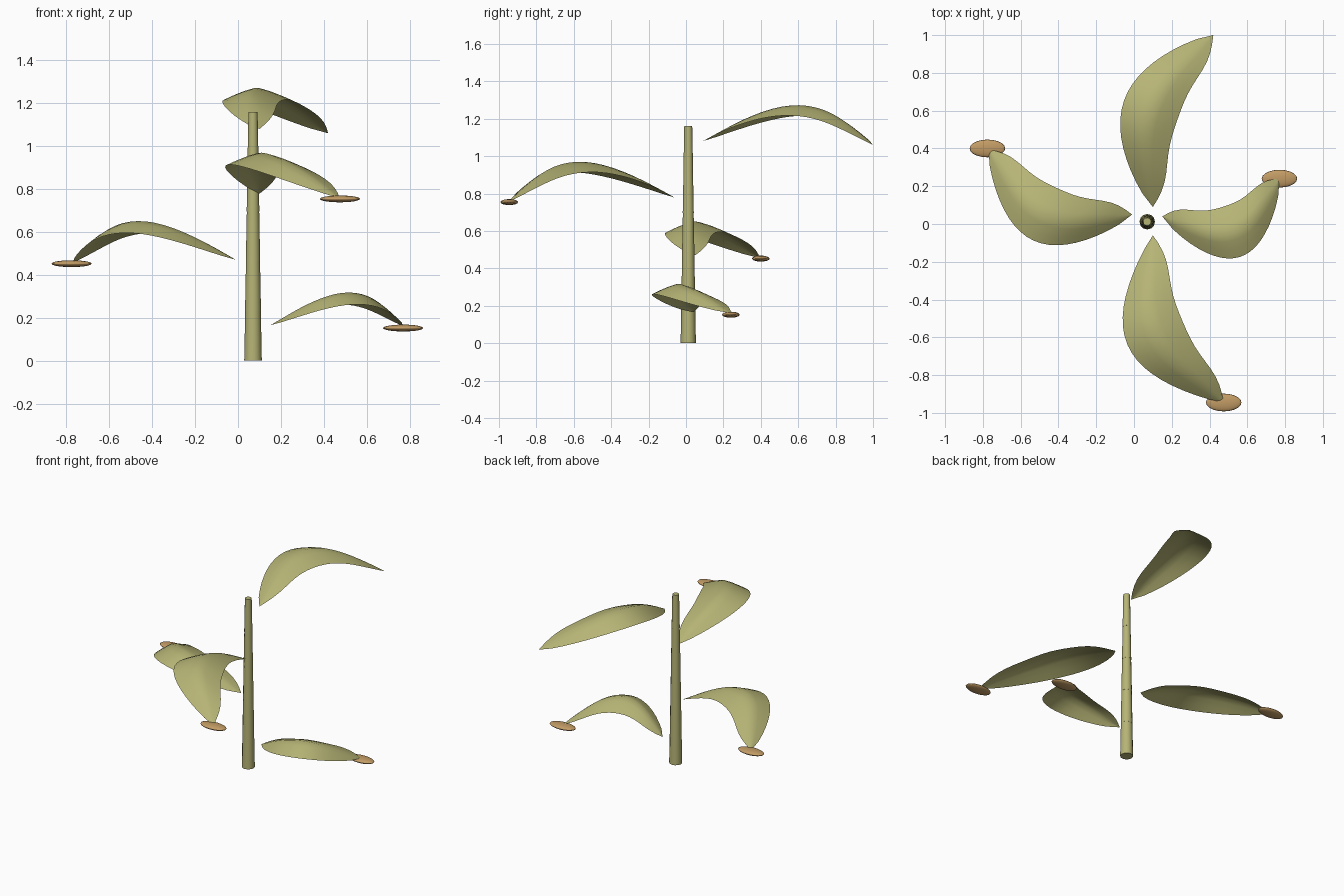
import bpy
from math import sin, cos, pi, radians
from mathutils import Vector

cube = bpy.data.objects.get("Cube")
if cube:
    bpy.data.objects.remove(cube)


def material(name, rgb):
    mat = bpy.data.materials.new(name)
    mat.use_nodes = True
    mat.diffuse_color = (*rgb, 1)
    mat.node_tree.nodes["Principled BSDF"].inputs["Base Color"].default_value = (*rgb, 1)
    return mat


green = material("olive_green", (0.47, 0.46, 0.18))
tan = material("tan", (0.54, 0.33, 0.13))


def finish(obj, name, mat):
    obj.name = name
    obj.data.materials.append(mat)
    bpy.ops.object.select_all(action="DESELECT")
    obj.select_set(True)
    bpy.context.view_layer.objects.active = obj
    bpy.ops.object.shade_smooth_by_angle(angle=radians(50))


# Stem: five tapering joints stacked with a slight step between them
JOINTS, JOINT_HEIGHT = 5, 0.232
for i in range(JOINTS):
    radius = 0.041 - 0.0038 * i
    bpy.ops.mesh.primitive_cone_add(
        vertices=12, radius1=radius, radius2=radius - 0.0045, depth=JOINT_HEIGHT,
        location=(0.07, 0.012, JOINT_HEIGHT * (i + 0.5)))
    finish(bpy.context.object, f"stem_joint_{i + 1}", green)


def leaf(name, base, tip, side, belly, inner, rise, power, rows=20, cols=6):
    """Arched leaf with a folded ridge; side picks which way its belly bulges."""
    base, tip = Vector(base), Vector(tip)
    chord = tip - base
    across = Vector((chord.y, -chord.x, 0)).normalized() * side
    verts, faces = [], []
    for r in range(rows + 1):
        t = r / rows
        arch = max(sin(pi * t), 0)
        outer_edge = belly * arch ** power
        inner_edge = arch * (inner - 0.1 * cos(pi * t) ** 4)
        for c in range(cols + 1):
            f = c / cols
            fold = 0.055 * (1 - abs(2 * f - 1) ** 1.25)
            offset = inner_edge + (outer_edge - inner_edge) * f
            verts.append(base + chord * t + across * offset
                         + Vector((0, 0, arch * (rise + fold))))
    width = cols + 1
    for r in range(rows):
        for c in range(cols):
            a = r * width + c
            quad = (a, a + 1, a + width + 1, a + width)
            faces.append(quad[::-1] if side > 0 else quad)
    mesh = bpy.data.meshes.new(name)
    mesh.from_pydata(verts, [], faces)
    # Keep every leaf facing upward
    mesh.update()
    if sum(p.normal.z for p in mesh.polygons) < 0:
        mesh.flip_normals()
    obj = bpy.data.objects.new(name, mesh)
    bpy.context.collection.objects.link(obj)
    finish(obj, name, green)


# Leaves, from lowest to highest
leaf("left_leaf", (0.15, 0.04, 0.165), (0.77, 0.24, 0.16), 1, 0.33, 0.05, 0.1, 0.75)
leaf("right_leaf", (-0.01, 0.05, 0.47), (-0.77, 0.395, 0.455), -1, 0.341, 0.037, 0.133, 0.8)
leaf("front_leaf", (0.1, -0.06, 0.778), (0.475, -0.945, 0.757), 1, 0.35, 0.033, 0.147, 0.88)
leaf("back_leaf", (0.1, 0.09, 1.08), (0.42, 1.0, 1.06), -1, 0.331, 0.031, 0.147, 0.8)

# Flattened pads hanging at three leaf tips
for name, spot in (("left_tip_pad", (0.77, 0.24, 0.152)),
                   ("right_tip_pad", (-0.776, 0.4, 0.452)),
                   ("front_tip_pad", (0.475, -0.945, 0.754))):
    bpy.ops.mesh.primitive_uv_sphere_add(segments=20, ring_count=10, radius=1, location=spot)
    bpy.context.object.scale = (0.094, 0.047, 0.016)
    finish(bpy.context.object, name, tan)
